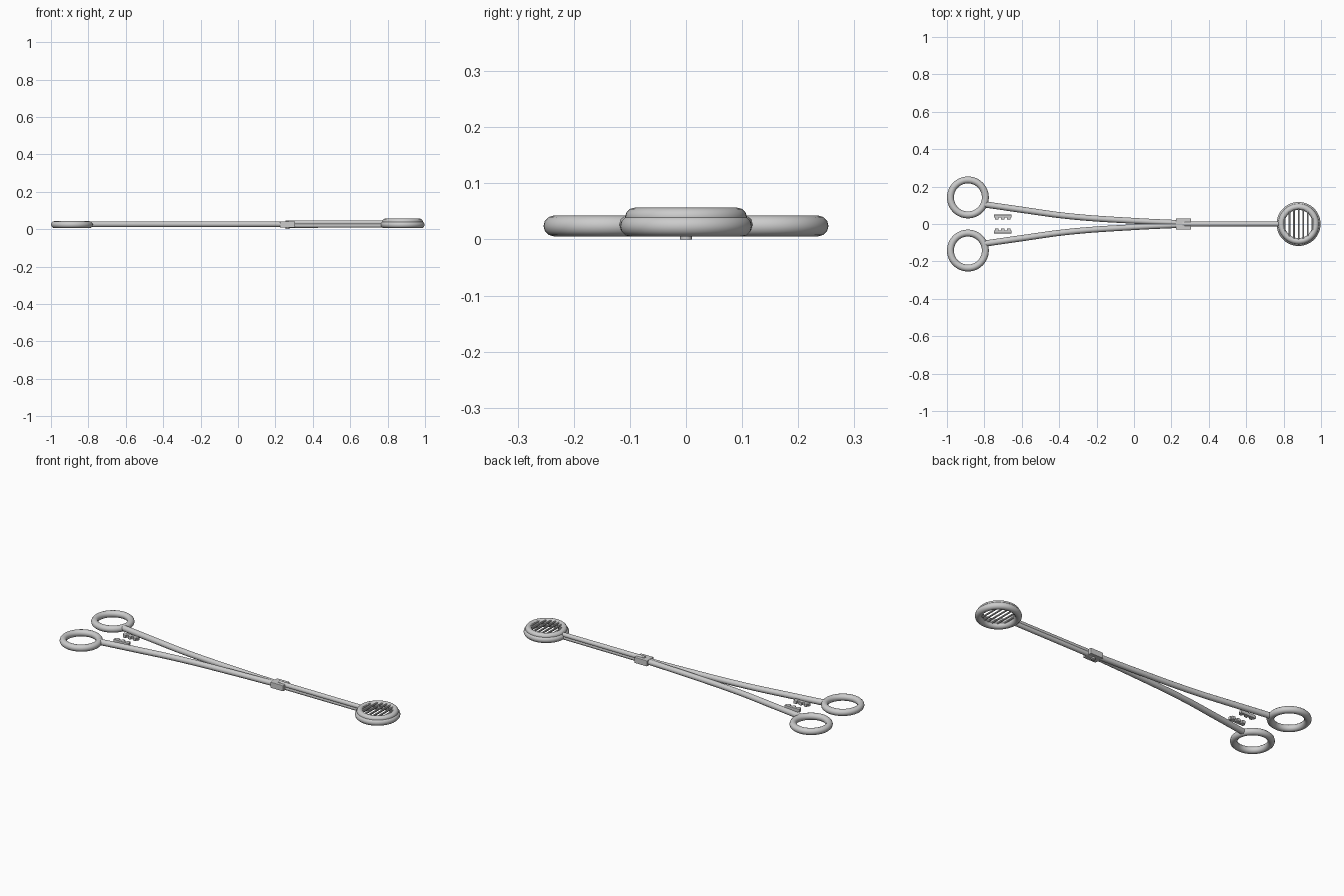
import bpy, math

if "Cube" in bpy.data.objects:
    bpy.data.objects.remove(bpy.data.objects["Cube"])


def finish(ob, name):
    ob.name = name
    bpy.ops.object.select_all(action='DESELECT')
    ob.select_set(True)
    bpy.context.view_layer.objects.active = ob
    bpy.ops.object.shade_smooth_by_angle(angle=math.radians(40))
    return ob


def ring(name, loc, major, minor, sides=12):
    bpy.ops.mesh.primitive_torus_add(location=loc, major_radius=major, minor_radius=minor,
                                     major_segments=48, minor_segments=sides)
    return finish(bpy.context.object, name)


def rod(name, points, radii, res=3):
    # Round rod along a smooth path, converted to a capped mesh
    cu = bpy.data.curves.new(name, 'CURVE')
    cu.dimensions = '3D'
    cu.bevel_depth = 1.0
    cu.bevel_resolution = res
    cu.use_fill_caps = True
    cu.resolution_u = 8
    sp = cu.splines.new('BEZIER')
    sp.bezier_points.add(len(points) - 1)
    for bp, p, r in zip(sp.bezier_points, points, radii):
        bp.co = p
        bp.radius = r
        bp.handle_left_type = bp.handle_right_type = 'AUTO'
    ob = bpy.data.objects.new(name, cu)
    bpy.context.collection.objects.link(ob)
    bpy.ops.object.select_all(action='DESELECT')
    ob.select_set(True)
    bpy.context.view_layer.objects.active = ob
    bpy.ops.object.convert(target='MESH')
    return finish(bpy.context.object, name)


def cylinder(name, loc, radius, depth, rot=(0, 0, 0), sides=16):
    bpy.ops.mesh.primitive_cylinder_add(vertices=sides, radius=radius, depth=depth,
                                        location=loc, rotation=rot)
    return finish(bpy.context.object, name)


def box(name, loc, size, bevel=0.0):
    bpy.ops.mesh.primitive_cube_add(size=1, location=loc)
    ob = bpy.context.object
    ob.name = name
    ob.scale = size
    bpy.ops.object.transform_apply(location=False, rotation=False, scale=True)
    if bevel:
        m = ob.modifiers.new('bevel', 'BEVEL')
        m.width = bevel
        m.segments = 2
    return ob


for s, side in ((1, 'upper'), (-1, 'lower')):
    # Finger ring and curved handle
    ring(side + '_finger_ring', (-0.888, s * 0.142, 0.024), 0.0935, 0.0185)
    rod(side + '_handle',
        [(-0.80, s * 0.105, 0.026), (-0.6, s * 0.076, 0.026), (-0.35, s * 0.042, 0.026),
         (0.0, s * 0.017, 0.026), (0.26, s * 0.005, 0.026)],
        [0.0165, 0.0165, 0.016, 0.0155, 0.015])
    # Ratchet bar with inward teeth
    box(side + '_ratchet_bar', (-0.702, s * 0.042, 0.025), (0.095, 0.016, 0.018), 0.002)
    for i in range(3):
        box(f'{side}_ratchet_tooth_{i}', (-0.734 + i * 0.032, s * 0.030, 0.025),
            (0.019, 0.014, 0.018), 0.003)

# Box lock and pivot pin
box('box_lock', (0.265, 0, 0.0255), (0.08, 0.06, 0.033), 0.003)
cylinder('pivot_pin', (0.265, 0, 0.0225), 0.011, 0.045)

# Paired jaw shanks, stacked
for name, z in (('bottom', 0.020), ('top', 0.0345)):
    rod(name + '_jaw_shank', [(0.26, 0, z), (0.79, 0, z)], [0.0135, 0.0125])

# Round gripping jaws with cross serrations
for name, z, major, minor, bar_z in (('bottom', 0.0235, 0.099, 0.0185, 0.027),
                                     ('top', 0.040, 0.092, 0.0165, 0.049)):
    ring(name + '_jaw_ring', (0.88, 0, z), major, minor)
    for i in range(-3, 4):
        dx = i * 0.0245
        half = math.sqrt(0.09 ** 2 - dx ** 2)
        cylinder(f'{name}_jaw_serration_{i + 3}', (0.88 + dx, 0, bar_z), 0.0045, 2 * half,
                 (math.pi / 2, 0, 0), 8)
